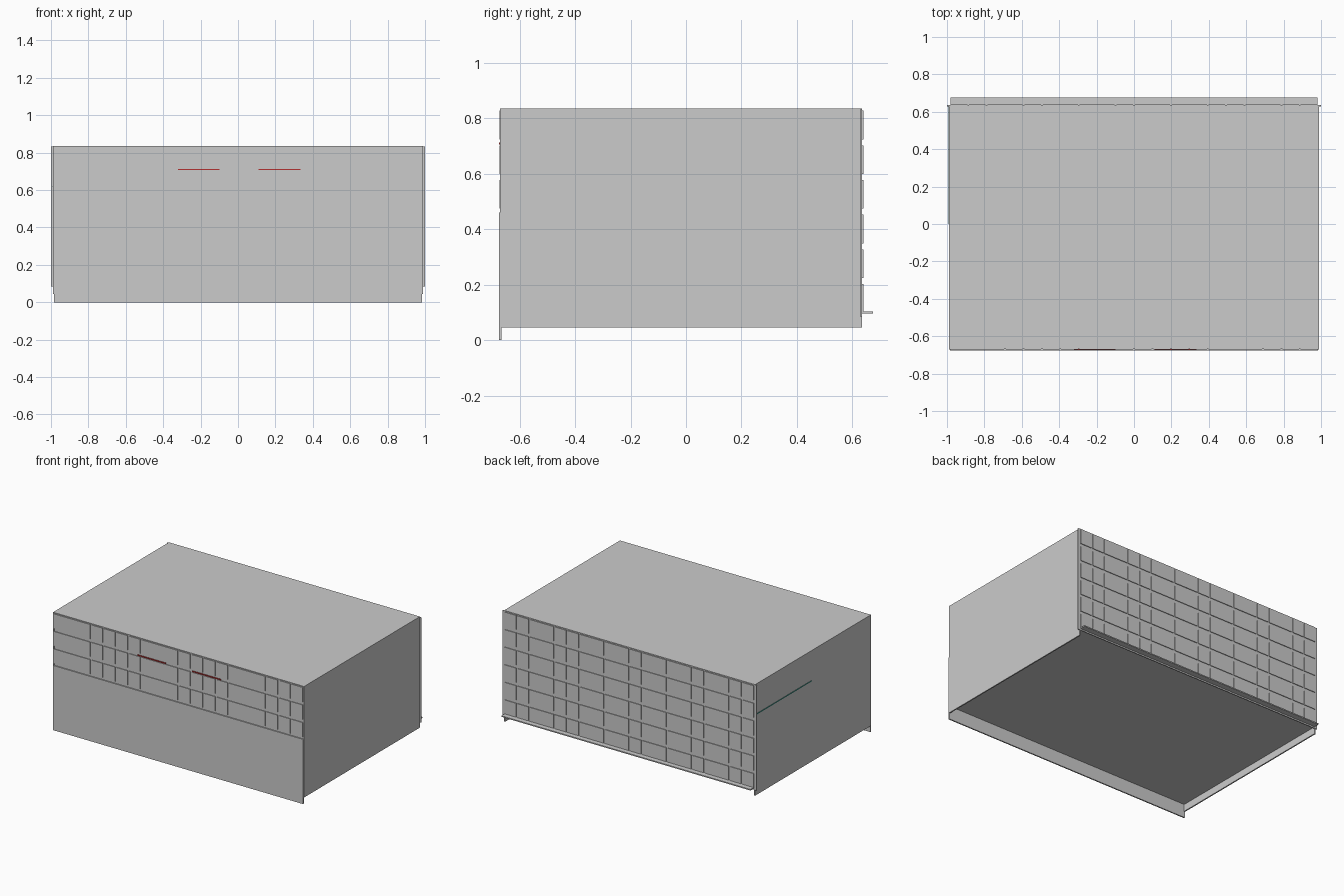
import bpy, bmesh

if "Cube" in bpy.data.objects:
    bpy.data.objects.remove(bpy.data.objects["Cube"])


def add_box(bm, x0, x1, y0, y1, z0, z1):
    m = bmesh.ops.create_cube(bm, size=1)["verts"]
    for v in m:
        v.co.x = x0 if v.co.x < 0 else x1
        v.co.y = y0 if v.co.y < 0 else y1
        v.co.z = z0 if v.co.z < 0 else z1


def make(name, boxes, color=None):
    bm = bmesh.new()
    for b in boxes:
        add_box(bm, *b)
    me = bpy.data.meshes.new(name)
    bm.to_mesh(me)
    bm.free()
    ob = bpy.data.objects.new(name, me)
    bpy.context.collection.objects.link(ob)
    if color:
        mat = bpy.data.materials.new(name + "_colour")
        mat.diffuse_color = (*color, 1)
        mat.use_nodes = True
        mat.node_tree.nodes["Principled BSDF"].inputs["Base Color"].default_value = mat.diffuse_color
        me.materials.append(mat)
    return ob


W = 0.985          # half width of the building
TOP = 0.835
ROW = 0.125        # storey height
COL = 2 * W / 20   # facade module


def panels(y0, y1, rows, missing, flip=1):
    """Raised facade panels; joints listed in 'missing' are left closed."""
    cuts = [n for n in range(21) if n not in missing]
    out = []
    for r in range(rows):
        z1 = TOP - r * ROW - 0.008
        for a, b in zip(cuts, cuts[1:]):
            xs = sorted((flip * (-W + a * COL + 0.005), flip * (-W + b * COL - 0.005)))
            out.append((*xs, y0, y1, z1 - ROW + 0.022, z1))
    return out


# shell: roof, floor with rear ledge, side walls
make("roof", [(-W, W, -0.668, 0.634, TOP - 0.006, TOP)])
make("floor_slab", [(-0.98, 0.98, -0.668, 0.675, 0.095, 0.103)])
for side, name in ((-1, "left_wall"), (1, "right_wall")):
    xs = sorted((side * (W - 0.006), side * (W + 0.003)))
    make(name, [(*xs, -0.67, 0.634, 0.045, TOP)])

# front: plain lower panel and panelled upper storeys
make("front_lower_panel", [(-W, W, -0.675, -0.666, 0.0, 0.46)])
make("front_facade_backing", [(-W, W, -0.667, -0.66, 0.45, TOP)])
make("front_facade_panels", panels(-0.672, -0.667, 3, (1, 2, 8, 9, 15, 16)))

# back: panelled over six storeys
make("back_facade_backing", [(-1.0, 1.0, 0.628, 0.635, 0.085, TOP - 0.003)])
make("back_facade_panels", panels(0.635, 0.64, 6, (3, 7, 9, 12, 14, 17), -1))

# thin coloured strips
make("front_red_trims", [(-0.32, -0.1, -0.674, -0.667, 0.706, 0.712),
                         (0.11, 0.335, -0.674, -0.667, 0.706, 0.712)], (0.45, 0.03, 0.03))
make("left_teal_trim", [(-0.992, -0.985, 0.0, 0.628, 0.618, 0.623)], (0.05, 0.3, 0.25))
